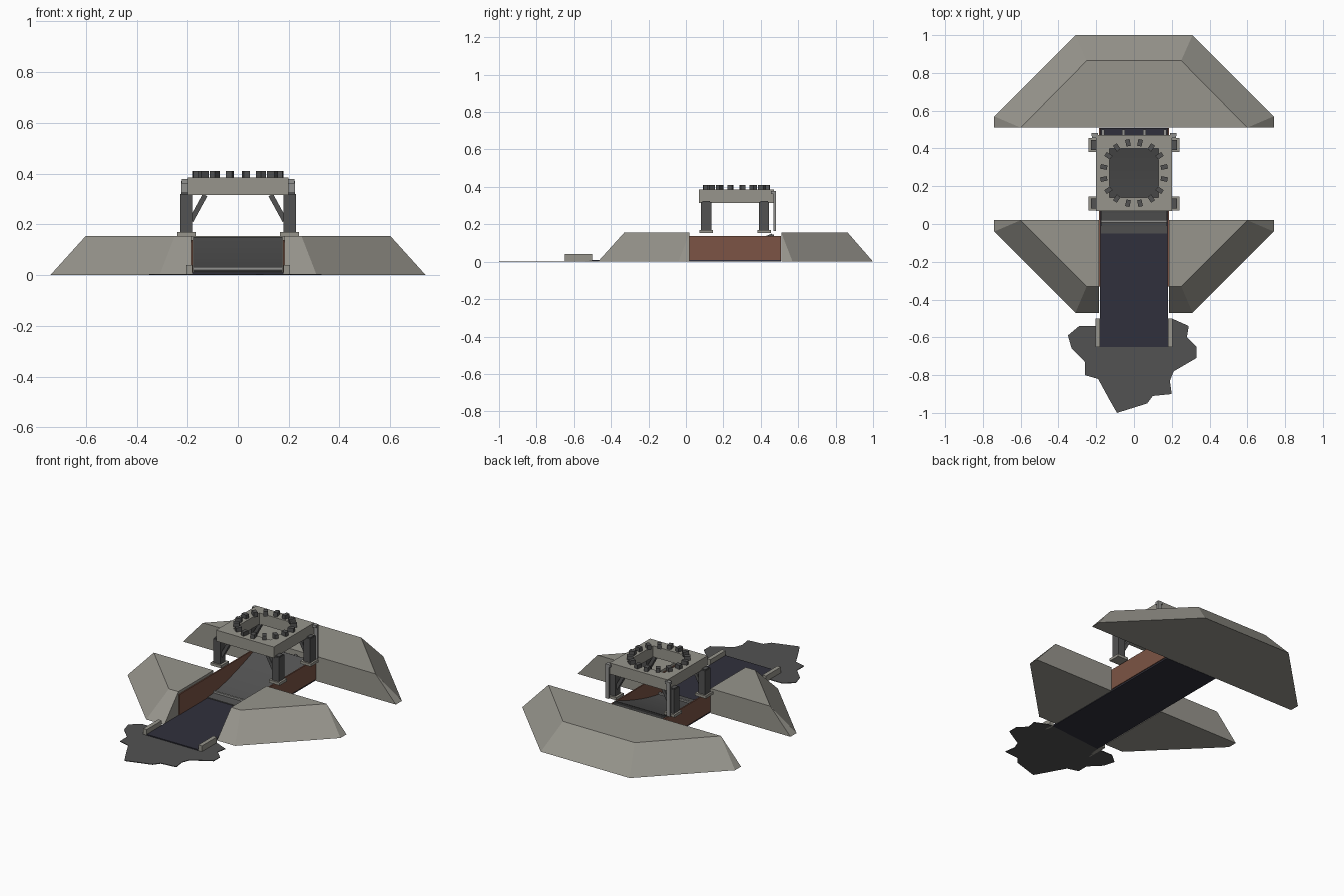
import bpy, bmesh, math
from mathutils import Vector, Matrix

if "Cube" in bpy.data.objects:
    bpy.data.objects.remove(bpy.data.objects["Cube"])


def mat(name, r, g, b):
    m = bpy.data.materials.new(name)
    m.diffuse_color = (r, g, b, 1)
    m.use_nodes = True
    m.node_tree.nodes["Principled BSDF"].inputs["Base Color"].default_value = m.diffuse_color
    return m


CONCRETE = mat("concrete", 0.31, 0.30, 0.265)
STEEL = mat("dark_steel", 0.085, 0.085, 0.085)
BRICK = mat("refractory_brick", 0.20, 0.088, 0.058)
FLOOR = mat("trench_floor_dark", 0.030, 0.030, 0.045)
SCORCH = mat("scorched_ground", 0.085, 0.085, 0.085)
PIPE = mat("pipe_grey", 0.29, 0.29, 0.28)


def finish(name, bm, material):
    bmesh.ops.recalc_face_normals(bm, faces=bm.faces)
    me = bpy.data.meshes.new(name)
    bm.to_mesh(me)
    bm.free()
    me.materials.append(material)
    ob = bpy.data.objects.new(name, me)
    bpy.context.collection.objects.link(ob)
    return ob


def box(name, x, y, z, material):
    """Axis-aligned box from (min, max) pairs."""
    bm = bmesh.new()
    bmesh.ops.create_cube(bm, size=1)
    for v in bm.verts:
        v.co = [a + (b - a) * (c + 0.5) for (a, b), c in zip((x, y, z), v.co)]
    return finish(name, bm, material)


def rot_box(name, centre, size, axis, angle, material):
    bm = bmesh.new()
    m = (Matrix.Translation(centre) @ Matrix.Rotation(angle, 4, axis)
         @ Matrix.Diagonal((*size, 1)))
    bmesh.ops.create_cube(bm, size=1, matrix=m)
    return finish(name, bm, material)


def mound(name, base, top, h=0.155):
    """Sloped earthwork as the hull of a base and a top outline."""
    bm = bmesh.new()
    for pts, z in ((base, 0), (top, h)):
        for x, y in pts:
            bm.verts.new((x, y, z))
    bmesh.ops.convex_hull(bm, input=bm.verts)
    bmesh.ops.dissolve_limit(bm, angle_limit=0.02, verts=bm.verts, edges=bm.edges)
    return finish(name, bm, CONCRETE)


def prism(name, pts, axis, lo, hi, material):
    """Extrude a 2D outline along x (axis 0) or z (axis 2)."""
    bm = bmesh.new()
    vs = [bm.verts.new((lo, a, b) if axis == 0 else (a, b, lo)) for a, b in pts]
    f = bm.faces.new(vs)
    r = bmesh.ops.extrude_face_region(bm, geom=[f])
    d = Vector((hi - lo, 0, 0)) if axis == 0 else Vector((0, 0, hi - lo))
    bmesh.ops.translate(bm, vec=d, verts=[g for g in r["geom"] if isinstance(g, bmesh.types.BMVert)])
    return finish(name, bm, material)


# earthworks
mound("rear_mound",
      [(-.74, .51), (.74, .51), (.74, .57), (.31, 1), (-.31, 1), (-.74, .57)],
      [(-.6, .51), (.6, .51), (.25, .865), (-.25, .865)])
for s, side in ((-1, "left"), (1, "right")):
    mound(side + "_front_mound",
          [(s * .184, .02), (s * .74, .02), (s * .74, -.04), (s * .31, -.47), (s * .184, -.47)],
          [(s * .184, .02), (s * .6, .02), (s * .25, -.33), (s * .184, -.33)])

# trench floor, brick walls and outlet kerbs
box("trench_floor", (-.18, .18), (-.65, .508), (0, .01), FLOOR)
for s, side in ((-1, "left"), (1, "right")):
    xs = sorted((s * .177, s * .185))
    box(side + "_trench_wall", xs, (-.33, .508), (.01, .138), BRICK)
    box(side + "_outlet_kerb", sorted((s * .18, s * .205)), (-.65, -.5), (0, .04), CONCRETE)

# scorched ground
prism("scorch_patch",
      [(-.2, -.54), (-.29, -.54), (-.35, -.59), (-.33, -.66), (-.26, -.73), (-.26, -.8),
       (-.19, -.82), (-.13, -.93), (-.09, -1), (.07, -.95), (.1, -.91), (.2, -.9),
       (.19, -.83), (.21, -.78), (.33, -.71), (.33, -.65), (.28, -.6), (.29, -.54), (.2, -.5)],
      2, 0.0, 0.004, SCORCH)

# curved flame deflector with rear ribs
N = 14
curve = [(-.05 + .51 * i / N, .015 + .135 * (i / N) ** 1.5) for i in range(N + 1)]
prism("flame_deflector", curve + [(y, z - .01) for y, z in reversed(curve)],
      0, -.176, .176, STEEL)
box("deflector_lip_bar", (-.176, .176), (.008, .02), (.012, .032), PIPE)
for i, x in enumerate((-.165, -.055, .055, .165)):
    box(f"deflector_rib_{i}", (x - .008, x + .008), (.455, .5), (.01, .135), PIPE)
box("deflector_back_beam", (-.176, .176), (.455, .47), (.115, .145), STEEL)

# launch table: square ring
bm = bmesh.new()
rings = [[bm.verts.new((sx * r, .27 + sy * r, z))
          for sx, sy in ((-1, -1), (1, -1), (1, 1), (-1, 1))]
         for r, z in ((.2, .315), (.2, .385), (.13, .385), (.13, .315))]
for k in range(4):
    a, b = rings[k], rings[(k + 1) % 4]
    for i in range(4):
        j = (i + 1) % 4
        bm.faces.new((a[i], a[j], b[j], b[i]))
finish("launch_table", bm, CONCRETE)

# hold-down clamps
for i in range(16):
    a = math.radians(11.25 + 22.5 * i)
    rot_box(f"clamp_{i}", (.163 * math.cos(a), .27 + .163 * math.sin(a), .395),
            (.036, .024, .03), 'Z', a, STEEL)

# legs, pads, braces
for s, side in ((-1, "left"), (1, "right")):
    for yc, end in ((.108, "front"), (.418, "rear")):
        tag = f"{side}_{end}_"
        box(tag + "leg", sorted((s * .18, s * .228)), (yc - .027, yc + .027), (.168, .32), STEEL)
        box(tag + "pad", sorted((s * .165, s * .24)), (yc - .037, yc + .037), (.153, .17), CONCRETE)
        box(tag + "bracket", sorted((s * .195, s * .225)), (yc - .02, yc + .02), (.315, .325), STEEL)
        rot_box(tag + "brace", (s * .157, yc, .265), (.02, .025, .115), 'Y', -s * .5, STEEL)
    # rear water pipes with feed arms
    box(side + "_riser_pipe", sorted((s * .2, s * .224)), (.467, .481), (.163, .372), PIPE)
    box(side + "_riser_arm", sorted((s * .19, s * .222)), (.455, .481), (.362, .378), PIPE)
